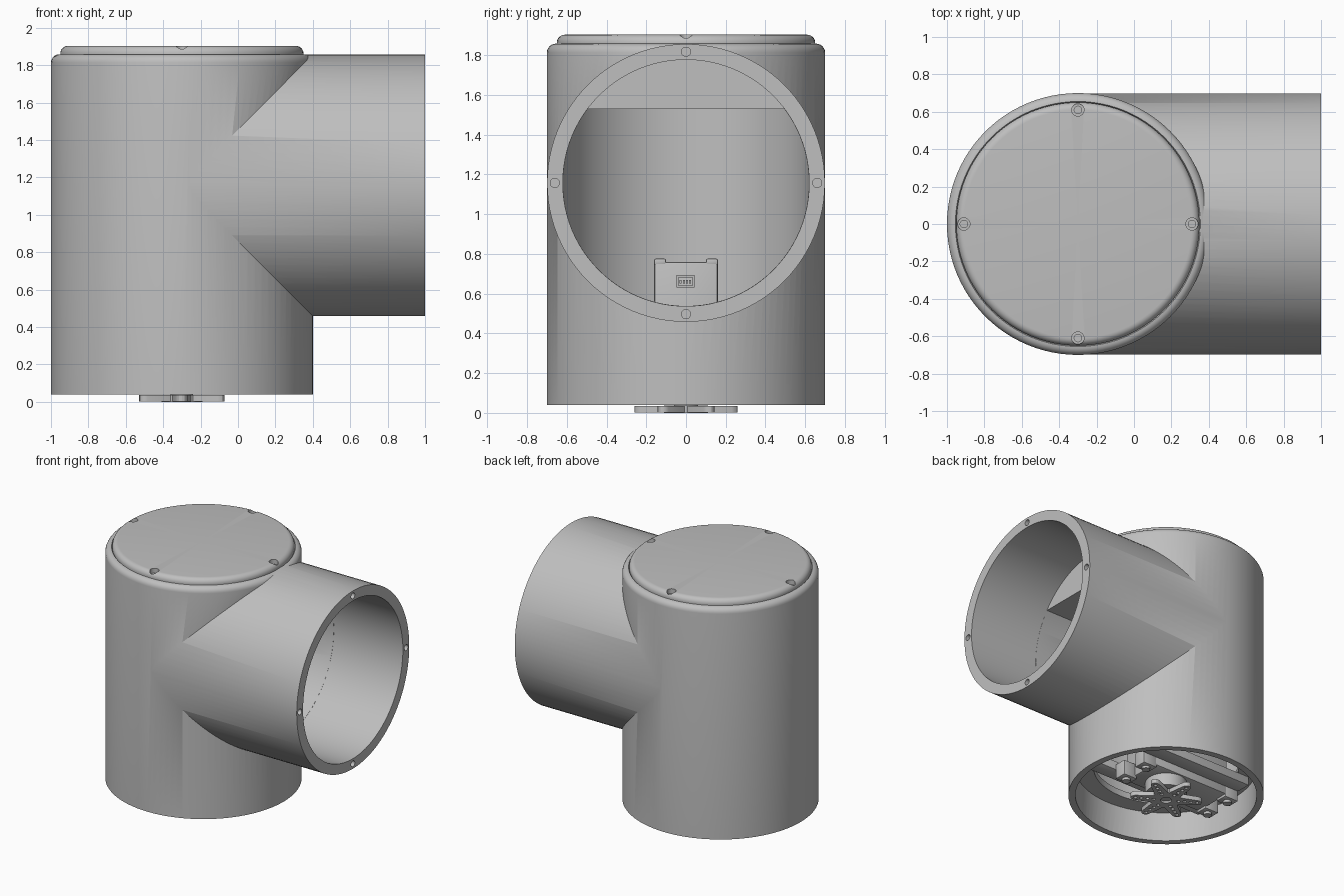
import bpy, bmesh, math
from mathutils import Matrix, Vector

if "Cube" in bpy.data.objects:
    bpy.data.objects.remove(bpy.data.objects["Cube"], do_unlink=True)

AXIS_X = -0.3      # axis of the upright tube
BRANCH_Z = 1.157   # axis of the side tube
SEG = 96

grey = bpy.data.materials.new("plain_grey")
grey.use_nodes = True
colour = (0.52, 0.52, 0.52, 1)
grey.diffuse_color = colour
grey.node_tree.nodes["Principled BSDF"].inputs["Base Color"].default_value = colour


def make(name, bm):
    bmesh.ops.recalc_face_normals(bm, faces=bm.faces)
    mesh = bpy.data.meshes.new(name)
    bm.to_mesh(mesh)
    bm.free()
    mesh.materials.append(grey)
    obj = bpy.data.objects.new(name, mesh)
    bpy.context.collection.objects.link(obj)
    return obj


def add_rod(bm, start, end, r1, r2=None, seg=SEG):
    """Cylinder or cone between two points."""
    a, b = Vector(start), Vector(end)
    turn = (b - a).to_track_quat('Z', 'Y').to_matrix().to_4x4()
    bmesh.ops.create_cone(bm, cap_ends=True, segments=seg, radius1=r1,
                          radius2=r1 if r2 is None else r2, depth=(b - a).length,
                          matrix=Matrix.Translation((a + b) / 2) @ turn)


def rod(name, start, end, r1, r2=None, seg=SEG):
    bm = bmesh.new()
    add_rod(bm, start, end, r1, r2, seg)
    return make(name, bm)


def box(name, low, high, bevel=0):
    bm = bmesh.new()
    low, high = Vector(low), Vector(high)
    bmesh.ops.create_cube(bm, size=1, matrix=Matrix.Translation((low + high) / 2)
                          @ Matrix.Diagonal((high - low).to_4d()))
    if bevel:
        bmesh.ops.bevel(bm, geom=bm.edges[:], offset=bevel, segments=2,
                        profile=0.5, affect='EDGES')
    return make(name, bm)


def lathe(name, profile):
    bm = bmesh.new()
    verts = [bm.verts.new((r, 0, z)) for r, z in profile]
    edges = [bm.edges.new(pair) for pair in zip(verts, verts[1:])]
    bmesh.ops.spin(bm, geom=verts + edges, cent=(0, 0, 0), axis=(0, 0, 1),
                   angle=math.tau, steps=SEG)
    bmesh.ops.remove_doubles(bm, verts=bm.verts, dist=0.0001)
    bmesh.ops.translate(bm, verts=bm.verts, vec=(AXIS_X, 0, 0))
    return make(name, bm)


def combine(target, other, operation='DIFFERENCE'):
    mod = target.modifiers.new("combine", 'BOOLEAN')
    mod.operation, mod.solver, mod.object = operation, 'EXACT', other
    bpy.context.view_layer.objects.active = target
    bpy.ops.object.modifier_apply(modifier=mod.name)
    bpy.data.objects.remove(other, do_unlink=True)


def arc(cx, cz, radius, steps=6):
    """Quarter round from outward to upward."""
    return [(cx + radius * math.cos(i * math.pi / 2 / steps),
             cz + radius * math.sin(i * math.pi / 2 / steps)) for i in range(steps + 1)]


# Housing: upright tube with rounded shoulder and raised lid, joined to the side tube
profile = [(0, 0.04), (0.7, 0.04)] + arc(0.655, 1.813, 0.045)
profile += [(0.65, 1.85)] + arc(0.61, 1.863, 0.04) + [(0, 1.903)]
housing = lathe("housing", profile)
combine(housing, rod("side_tube", (AXIS_X, 0, BRANCH_Z), (1, 0, BRANCH_Z), 0.699), 'UNION')

# Hollow interior: base recess, shelf opening, upright bore and side bore
for bottom, top, radius in [(-0.1, 0.27, 0.65), (0.2, 0.4, 0.52), (0.32, 1.53, 0.62)]:
    combine(housing, rod("bore", (AXIS_X, 0, bottom), (AXIS_X, 0, top), radius))
combine(housing, rod("side_bore", (0.4, 0, BRANCH_Z), (1.1, 0, BRANCH_Z), 0.62))
inner = rod("inner_bore", (AXIS_X, 0, BRANCH_Z), (0.5, 0, BRANCH_Z), 0.619)
bm = bmesh.new()
bm.from_mesh(inner.data)
bmesh.ops.bisect_plane(bm, geom=bm.verts[:] + bm.edges[:] + bm.faces[:],
                       plane_co=(0, 0, 1.53), plane_no=(0, 0, 1), clear_outer=True)
bmesh.ops.holes_fill(bm, edges=[e for e in bm.edges if e.is_boundary])
bm.to_mesh(inner.data)
bm.free()
combine(housing, inner)

# Screw seats in the lid and screw holes in the side flange
seats, holes = bmesh.new(), bmesh.new()
for i in range(4):
    c, s = math.cos(i * math.pi / 2), math.sin(i * math.pi / 2)
    x, y = AXIS_X + 0.61 * c, 0.61 * s
    add_rod(seats, (x, y, 1.866), (x, y, 1.95), 0.033, seg=24)
    add_rod(holes, (x, y, 1.83), (x, y, 1.89), 0.02, seg=20)
    y, z = 0.66 * c, BRANCH_Z + 0.66 * s
    add_rod(holes, (0.92, y, z), (1.05, y, z), 0.023, seg=20)
combine(housing, make("screw_seats", seats))
combine(housing, make("screw_holes", holes))

# Motor: body, end lugs and mounting bar over the shelf opening
parts = [housing]
parts.append(box("motor_body", (-0.74, -0.16, 0.14), (-0.06, 0.16, 0.76), 0.012))
for side in (-1, 1):
    parts.append(box("mount_rail", (-0.84, side * 0.22 - 0.06, 0.2),
                     (0.24, side * 0.22 + 0.06, 0.27), 0.006))
    for x in (-0.7, -0.1):
        parts.append(box("motor_top_lug", (x - 0.04, side * 0.13 - 0.03, 0.742),
                         (x + 0.04, side * 0.13 + 0.03, 0.776), 0.008))
    for x in (-0.78, -0.02):
        parts.append(box("motor_end_lug", (x - 0.06, side * 0.11 - 0.05, 0.12),
                         (x + 0.06, side * 0.11 + 0.05, 0.24), 0.008))
        parts.append(rod("lug_screw", (x, side * 0.11, 0.1), (x, side * 0.11, 0.13), 0.03, seg=20))

# Cable socket on the motor
socket = box("cable_socket", (-0.09, -0.048, 0.63), (-0.045, 0.042, 0.695))
combine(socket, box("socket_gap", (-0.065, -0.038, 0.64), (-0.02, 0.032, 0.682)))
parts.append(socket)
for i in range(4):
    y = -0.027 + i * 0.016
    parts.append(box("socket_pin", (-0.07, y - 0.005, 0.652), (-0.048, y + 0.005, 0.668)))

# Output shaft collar and six-armed drive horn
parts.append(rod("shaft_collar", (AXIS_X, 0, 0.045), (AXIS_X, 0, 0.15), 0.15, seg=48))
parts.append(rod("drive_shaft", (AXIS_X, 0, 0.02), (AXIS_X, 0, 0.06), 0.06, seg=32))
horn = rod("drive_horn", (AXIS_X, 0, 0), (AXIS_X, 0, 0.036), 0.11, seg=36)
drills = bmesh.new()
add_rod(drills, (AXIS_X, 0, -0.05), (AXIS_X, 0, 0.015), 0.04, seg=24)
for i in range(6):
    bm = bmesh.new()
    outline = [(0.0, -0.062), (0.23, -0.032)]
    outline += [(0.23 + 0.029 * math.cos(a), 0.029 * math.sin(a))
                for a in (math.radians(d) for d in range(-60, 61, 30))]
    outline += [(0.23, 0.032), (0.0, 0.062)]
    face = bm.faces.new([bm.verts.new((x, y, 0.001)) for x, y in outline])
    rim = bmesh.ops.extrude_face_region(bm, geom=[face])["geom"]
    bmesh.ops.translate(bm, vec=(0, 0, 0.034),
                        verts=[v for v in rim if isinstance(v, bmesh.types.BMVert)])
    place = Matrix.Translation((AXIS_X, 0, 0)) @ Matrix.Rotation(
        math.radians(30 + 60 * i), 4, 'Z')
    bm.transform(place)
    combine(horn, make("horn_arm", bm), 'UNION')
    for r in (0.09, 0.135, 0.18, 0.225):
        p = place @ Vector((r, 0, 0))
        add_rod(drills, (p.x, p.y, -0.05), (p.x, p.y, 0.1), 0.013, seg=12)
combine(horn, make("horn_holes", drills))
parts.append(horn)

# Smooth curved faces, keep edges sharp
bpy.ops.object.select_all(action='DESELECT')
for part in parts:
    part.select_set(True)
bpy.context.view_layer.objects.active = housing
bpy.ops.object.shade_smooth_by_angle(angle=math.radians(30))
